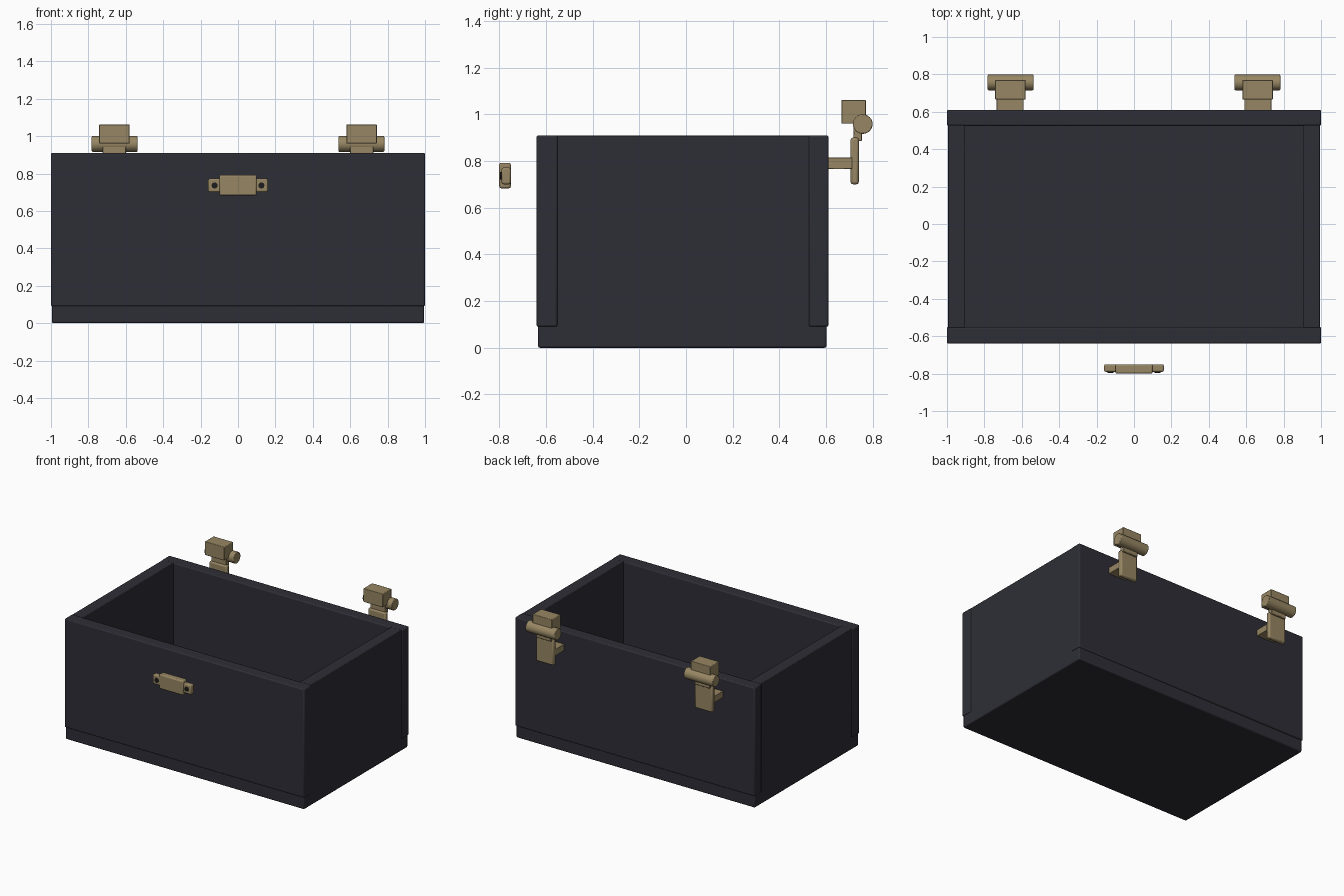
import bpy, math

if "Cube" in bpy.data.objects:
    bpy.data.objects.remove(bpy.data.objects["Cube"])


def material(name, rgb):
    m = bpy.data.materials.new(name)
    m.diffuse_color = (*rgb, 1)
    m.use_nodes = True
    m.node_tree.nodes["Principled BSDF"].inputs["Base Color"].default_value = m.diffuse_color
    return m


DARK = material("charcoal", (0.027, 0.027, 0.037))
BRASS = material("aged brass", (0.31, 0.24, 0.125))
BLACK = material("screw black", (0.012, 0.012, 0.013))


def finish(ob, name, mat, bevel):
    ob.name = name
    ob.data.materials.append(mat)
    if bevel:
        mod = ob.modifiers.new("soft edges", 'BEVEL')
        mod.width = bevel
        mod.segments = 2
        mod.limit_method = 'ANGLE'
    bpy.ops.object.shade_smooth_by_angle(angle=math.radians(35))
    return ob


def box(name, x, y, z, mat, bevel=0.008):
    """Bevelled block from (min, max) ranges."""
    bpy.ops.mesh.primitive_cube_add(size=1, location=[(a + b) / 2 for a, b in (x, y, z)])
    ob = bpy.context.object
    ob.scale = [b - a for a, b in (x, y, z)]
    bpy.ops.object.transform_apply(location=False, rotation=False, scale=True)
    return finish(ob, name, mat, bevel)


def rod(name, loc, radius, length, rot, mat, bevel=0.004, sides=32):
    bpy.ops.mesh.primitive_cylinder_add(vertices=sides, radius=radius, depth=length,
                                        location=loc, rotation=rot)
    return finish(bpy.context.object, name, mat, bevel)


# Open box: floor slab and four walls
box("floor_slab", (-0.995, 0.995), (-0.634, 0.602), (0, 0.13), DARK)
box("front_wall", (-1, 1), (-0.64, -0.55), (0.09, 0.91), DARK)
box("back_wall", (-1, 1), (0.525, 0.61), (0.09, 0.91), DARK)

for side, s in (("left", -1), ("right", 1)):
    def span(a, b):
        return tuple(sorted((s * a, s * b)))

    box(side + "_wall", span(0.905, 0.995), (-0.555, 0.53), (0.09, 0.91), DARK, 0.004)

    # Hinge: bracket, lower leaf, neck, barrel and upper block
    box(side + "_hinge_bracket", span(0.59, 0.735), (0.605, 0.712), (0.765, 0.815), BRASS, 0.003)
    box(side + "_hinge_leaf", span(0.59, 0.735), (0.705, 0.74), (0.70, 0.90), BRASS, 0.010)
    box(side + "_hinge_neck", span(0.60, 0.725), (0.718, 0.753), (0.885, 0.95), BRASS, 0.004)
    rod(side + "_hinge_barrel", (s * 0.66, 0.757, 0.958), 0.042, 0.244,
        (0, math.pi / 2, 0), BRASS)
    box(side + "_hinge_block", span(0.58, 0.742), (0.665, 0.77), (0.96, 1.062), BRASS, 0.004)

    # Latch screw
    rod(side + "_latch_screw", (s * 0.125, -0.791, 0.736), 0.016, 0.012,
        (math.pi / 2, 0, 0), BLACK, 0, 20)

# Latch: mounting plate with a thicker centre
box("latch_plate", (-0.16, 0.16), (-0.79, -0.75), (0.70, 0.772), BRASS)
box("latch_body", (-0.10, 0.10), (-0.80, -0.75), (0.683, 0.792), BRASS)
